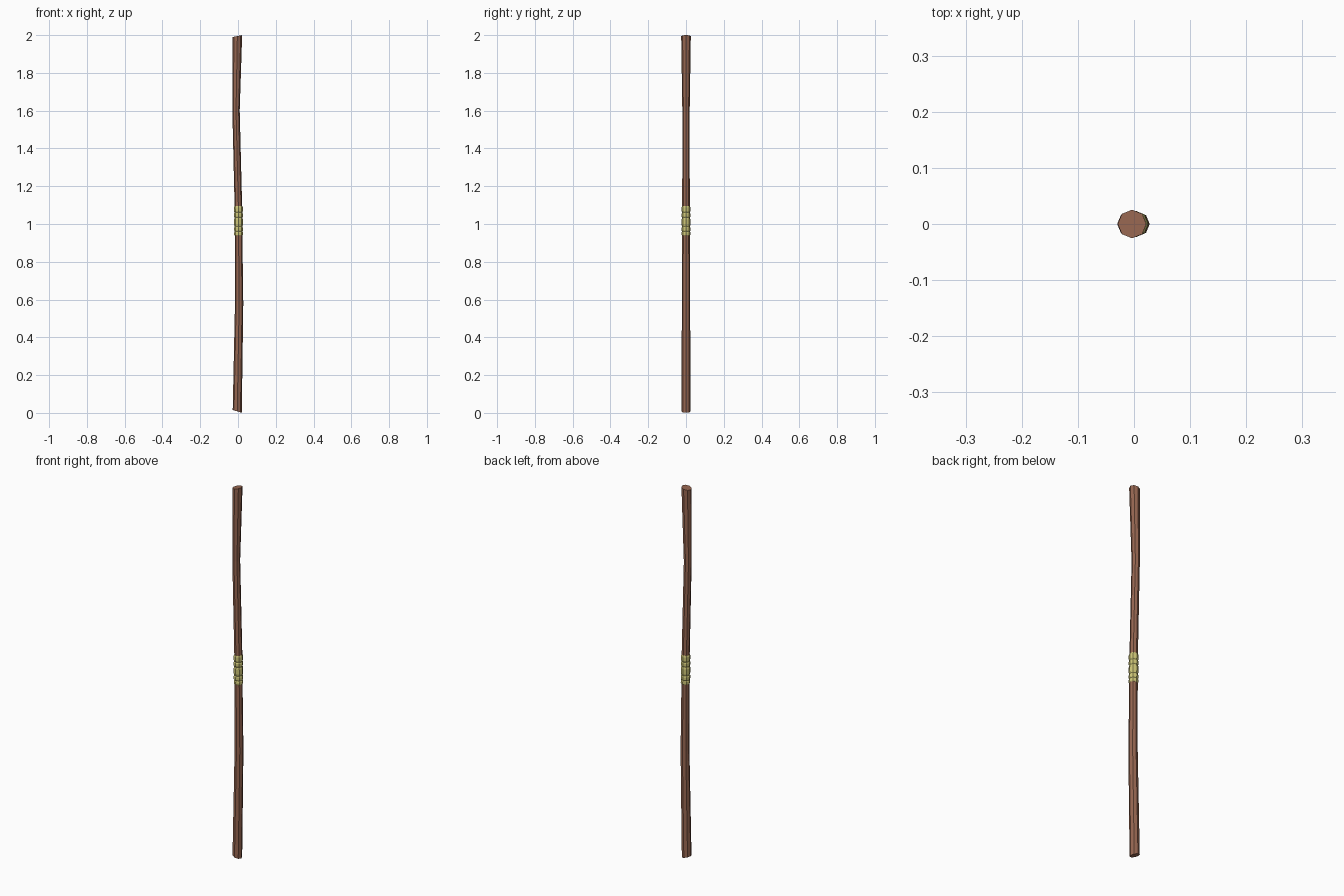
import bpy, bmesh, math

if "Cube" in bpy.data.objects:
    bpy.data.objects.remove(bpy.data.objects["Cube"])

def material(name, rgb):
    m = bpy.data.materials.new(name)
    m.diffuse_color = (*rgb, 1)
    m.use_nodes = True
    m.node_tree.nodes["Principled BSDF"].inputs["Base Color"].default_value = m.diffuse_color
    return m

wood = material("brown wood", (0.31, 0.135, 0.083))
straw = material("straw binding", (0.62, 0.57, 0.19))

SIDES = 8
# shaft stations: z, centre x, radius, tilt (rise per unit x)
PATH = [(0.008, -0.004, 0.024, -0.3), (0.58, 0.006, 0.022, 0),
        (0.95, 0.003, 0.020, 0), (1.09, 0.002, 0.020, 0),
        (1.60, -0.0105, 0.0195, 0), (1.995, -0.0035, 0.0255, 0.2)]

def centre(z):
    for a, b in zip(PATH, PATH[1:]):
        if a[0] <= z <= b[0]:
            return a[1] + (b[1] - a[1]) * (z - a[0]) / (b[0] - a[0])

def loft(name, stations, mat):
    bm = bmesh.new()
    loops = []
    for z, cx, r, tilt in stations:
        ring = []
        for i in range(SIDES):
            a = 2 * math.pi * i / SIDES
            x = r * math.cos(a)
            ring.append(bm.verts.new((cx + x, r * math.sin(a), z + tilt * x)))
        loops.append(ring)
    for p, q in zip(loops, loops[1:]):
        for i in range(SIDES):
            j = (i + 1) % SIDES
            bm.faces.new((p[i], p[j], q[j], q[i]))
    bm.faces.new(loops[0][::-1])
    bm.faces.new(loops[-1])
    me = bpy.data.meshes.new(name)
    bm.to_mesh(me)
    bm.free()
    me.materials.append(mat)
    ob = bpy.data.objects.new(name, me)
    bpy.context.collection.objects.link(ob)

# slightly crooked pole
loft("pole", PATH, wood)

# bulging cord wraps around the grip
BANDS = [(0.938, 0.960), (0.960, 0.986), (0.986, 1.034), (1.034, 1.060), (1.060, 1.096)]
for n, (lo, hi) in enumerate(BANDS):
    h = hi - lo
    prof = [(0, 0.0205), (0.22, 0.0235), (0.78, 0.0235), (1, 0.0205)]
    loft(f"grip_wrap_{n + 1}",
         [(lo + t * h, centre(lo + t * h), r, 0) for t, r in prof], straw)
